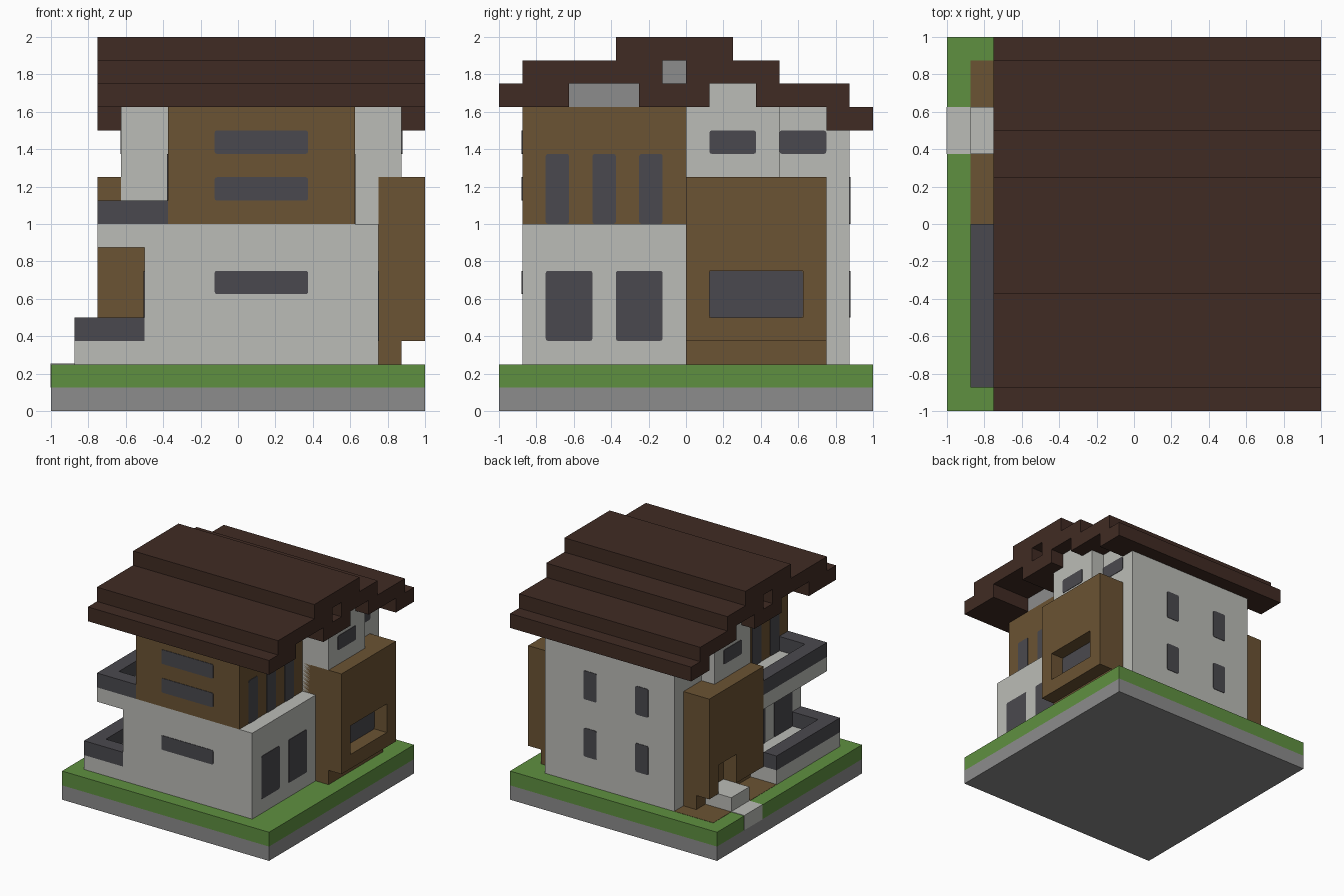
import bpy, bmesh
from mathutils import Vector

cube = bpy.data.objects.get("Cube")
if cube:
    bpy.data.objects.remove(cube, do_unlink=True)

U = 0.125      # building module
AXIS = 0.125   # the house is mirrored about this x


def material(name, *rgb):
    lin = [((c / 255 + 0.055) / 1.055) ** 2.4 for c in rgb] + [1]
    m = bpy.data.materials.new(name)
    m.use_nodes = True
    m.diffuse_color = lin
    m.node_tree.nodes["Principled BSDF"].inputs["Base Color"].default_value = lin
    return m


STONE = material("grey stone", 140, 140, 140)
GRASS = material("grass green", 95, 144, 64)
WHITE = material("off white plaster", 187, 188, 183)
WOOD = material("brown wood", 107, 83, 51)
ROOF = material("dark brown roof", 64, 43, 35)
DARK = material("charcoal", 74, 73, 78)


def finish(name, bm, mat):
    bmesh.ops.recalc_face_normals(bm, faces=bm.faces)
    me = bpy.data.meshes.new(name)
    bm.to_mesh(me)
    bm.free()
    me.materials.append(mat)
    ob = bpy.data.objects.new(name, me)
    bpy.context.scene.collection.objects.link(ob)
    return ob


def box(name, mat, x, y, z, round_axis=None):
    """Box from (min, max) ranges, with optional rounded edges along one axis."""
    bm = bmesh.new()
    bmesh.ops.create_cube(bm, size=1)
    for v in bm.verts:
        v.co = Vector([min(r) if c < 0 else max(r) for c, r in zip(v.co, (x, y, z))])
    if round_axis is not None:
        edges = [e for e in bm.edges
                 if abs((e.verts[0].co - e.verts[1].co).normalized()[round_axis]) > 0.9]
        bmesh.ops.bevel(bm, geom=edges, offset=0.012, segments=2, profile=0.5, affect='EDGES')
    return finish(name, bm, mat)


def pair(name, mat, x, y, z, round_axis=None):
    """Left and right copies mirrored about the house axis."""
    left = box("left_" + name, mat, x, y, z, round_axis)
    right = box("right_" + name, mat, [2 * AXIS - v for v in x], y, z, round_axis)
    return left, right


def cut(ob, x, y, z):
    cutter = box("cutter", WOOD, x, y, z)
    cutter.hide_render = True
    mod = ob.modifiers.new("cut", 'BOOLEAN')
    mod.operation = 'DIFFERENCE'
    mod.solver = 'EXACT'
    mod.object = cutter
    bpy.context.view_layer.objects.active = ob
    bpy.ops.object.modifier_apply(modifier=mod.name)
    bpy.data.objects.remove(cutter, do_unlink=True)


def skin(v):
    return (v - 0.004, v + 0.004)


# Ground
box("stone_base", STONE, (-1, 1), (-1, 1), (0, U))
box("lawn", GRASS, (-1, 1), (-1, 1), (U, 2 * U))
box("soil_bed", WOOD, (-0.875, -0.5), (0, 0.875), (0.246, 0.252))
box("path", WHITE, (-1.002, -0.75), (0.375, 0.625), (U, 0.254))
box("door_step", WHITE, (-0.875, -0.625), (0.375, 0.625), (0.25, 0.375))

# Main volumes
box("lower_front_block", WHITE, (-0.5, 0.75), (-0.875, 0), (0.25, 1))
box("upper_front_block", WOOD, (-0.375, 0.625), (-0.875, 0), (1, 1.625))
box("rear_block", WHITE, (-0.5, 0.75), (0, 0.875), (0.25, 1.5))
box("rear_block_top", WHITE, (-0.5, 0.75), (0, 0.75), (1.5, 1.625))
box("upper_tower", WHITE, (-0.625, 0.875), (0, 0.5), (1.25, 1.625))
box("dormer", WHITE, (-0.625, 0.875), (0.125, 0.375), (1.625, 1.75))
box("attic", STONE, (-0.375, 0.625), (-0.625, -0.25), (1.625, 1.75))
box("attic_vent", STONE, (-0.375, 0.625), (-0.125, 0), (1.75, 1.875))

# Wooden side bays, one with a recessed window and one with the doorway
left_bay, right_bay = pair("bay", WOOD, (0.625, 1), (0, 0.75), (0.375, 1.25))
pair("bay_foot", WOOD, (0.625, 0.875), (0, 0.75), (0.25, 0.375))
cut(left_bay, (0.875, 1.1), (0.125, 0.625), (0.5, 0.75))
cut(right_bay, (-0.9, -0.625), (0.375, 0.625), (0.3, 0.625))
box("bay_window", DARK, skin(0.875), (0.125, 0.625), (0.5, 0.75), 0)
box("balcony_post", WHITE, (-0.625, -0.5), skin(0), (1, 1.25))

# Terrace and balcony with their railings
box("terrace_floor", WHITE, (-0.875, -0.5), (-0.875, 0), (0.25, 0.375))
box("balcony_floor", WHITE, (-0.75, -0.5), (-0.875, 0), (0.875, 1))
for name, x0, x1, z in (("terrace", -0.875, -0.5, 0.375), ("balcony", -0.75, -0.375, 1)):
    box(name + "_side_rail", DARK, (x0, x0 + U), (-0.875, 0), (z, z + U))
    box(name + "_front_rail", DARK, (x0 + U, x1), (-0.875, -0.75), (z, z + U))

# Front windows
for z in (0.625, 1.125, 1.375):
    box("front_window", DARK, (-0.125, 0.375), skin(-0.875), (z, z + U), 1)

# Rear windows
for x in (-0.25, 0.25):
    for z in (0.5, 1):
        box("rear_window", DARK, (x, x + U), skin(0.875), (z, z + 2 * U), 1)

# Side windows
for y in (-0.75, -0.375):
    pair("lower_window", DARK, skin(0.75), (y, y + 2 * U), (0.375, 0.75), 0)
for y in (-0.75, -0.5, -0.25):
    pair("tall_window", DARK, skin(0.625), (y, y + U), (1, 1.375), 0)
pair("tower_window", DARK, skin(0.875), (0.125, 0.375), (1.375, 1.5), 0)
pair("rear_side_window", DARK, skin(0.75), (0.5, 0.75), (1.375, 1.5), 0)

# Stepped roof: (y, z) outline in modules, extruded along x
TOP = [(-8, 14), (-7, 14), (-7, 15), (-3, 15), (-3, 16), (2, 16), (2, 15),
       (4, 15), (4, 14), (7, 14), (7, 13), (8, 13)]
UNDER = [(8, 12), (6, 12), (6, 13), (3, 13), (3, 14), (1, 14), (1, 13),
         (-2, 13), (-2, 14), (-5, 14), (-5, 13), (-8, 13)]
bm = bmesh.new()
end = bm.faces.new([bm.verts.new((-0.75, y * U, z * U)) for y, z in TOP + UNDER])
ext = bmesh.ops.extrude_face_region(bm, geom=[end])
bmesh.ops.translate(bm, vec=(1.75, 0, 0),
                    verts=[g for g in ext["geom"] if isinstance(g, bmesh.types.BMVert)])
roof = finish("stepped_roof", bm, ROOF)
for x in ((-0.8, -0.375), (0.625, 1.1)):
    cut(roof, x, (-0.125, 0), (1.75, 1.875))
